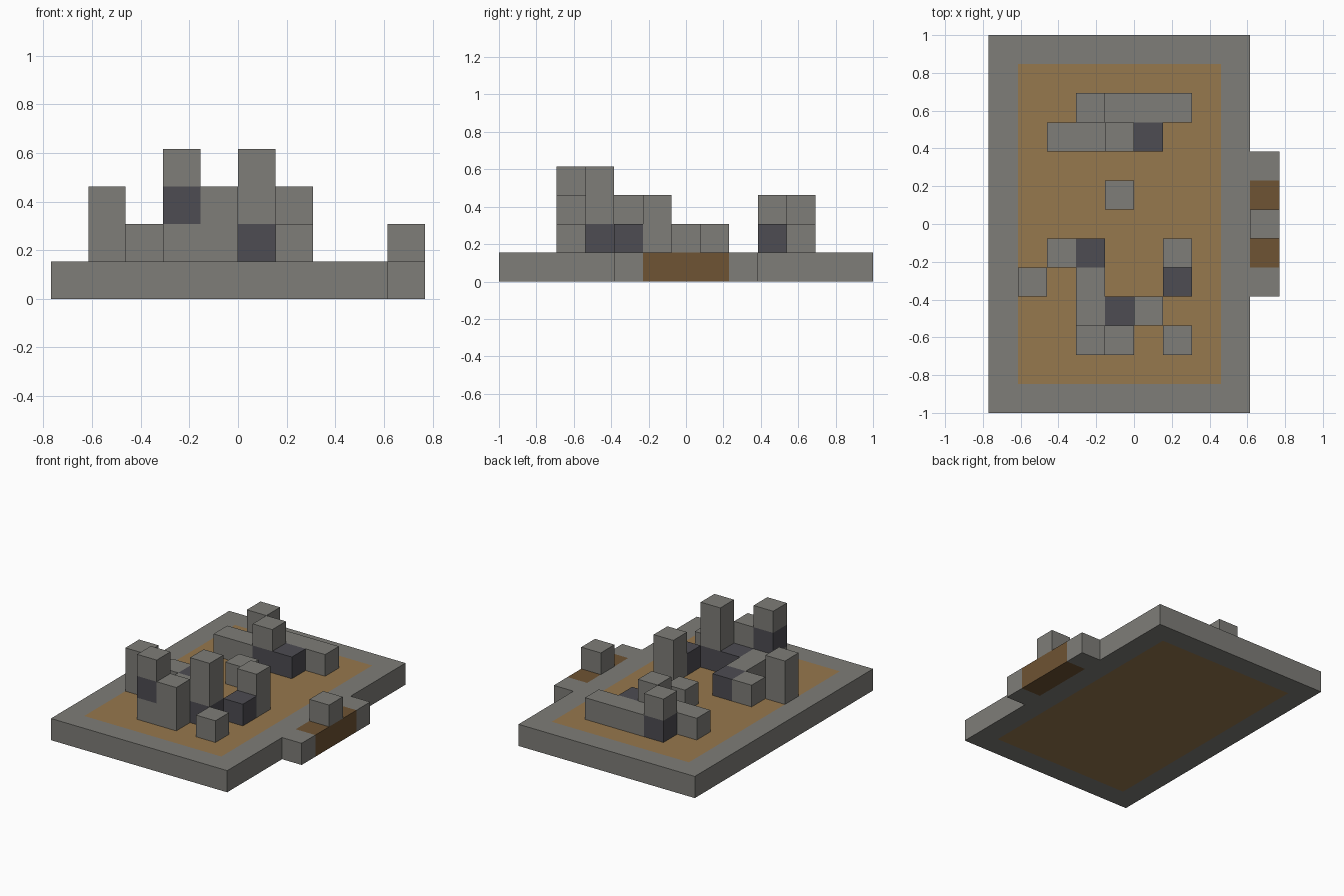
import bpy
import bmesh
from mathutils import Vector

if "Cube" in bpy.data.objects:
    bpy.data.objects.remove(bpy.data.objects["Cube"], do_unlink=True)

UNIT = 2 / 13                       # one block
COLS, ROWS = 10, 13
DIRS = [Vector(d) for d in ((1, 0, 0), (-1, 0, 0), (0, 1, 0),
                            (0, -1, 0), (0, 0, 1), (0, 0, -1))]


def material(name, rgb):
    """Flat material from 0-255 display values."""
    lin = [((c / 255 + 0.055) / 1.055) ** 2.4 for c in rgb] + [1]
    mat = bpy.data.materials.new(name)
    mat.use_nodes = True
    mat.diffuse_color = lin
    bsdf = mat.node_tree.nodes["Principled BSDF"]
    bsdf.inputs["Base Color"].default_value = lin
    bsdf.inputs["Roughness"].default_value = 0.9
    return mat


MATS = {
    "S": material("grey_stone", (126, 125, 120)),
    "D": material("dark_stone", (77, 76, 82)),
    "F": material("tan_floor", (150, 120, 77)),
    "W": material("brown_wood", (110, 83, 51)),
}
KEYS = list(MATS)
parts = {}


def column(part, i, j, blocks, base=1):
    """Stack blocks upward at column i, row j; one letter per block."""
    for k, key in enumerate(blocks):
        parts.setdefault(part, {})[(i, j, base + k)] = key


# Foundation slab: stone border around a tan floor
for i in range(COLS - 1):
    for j in range(ROWS):
        border = i in (0, COLS - 2) or j in (0, ROWS - 1)
        column("foundation_border" if border else "floor",
               i, j, "S" if border else "F", 0)

# Entrance step on the side, wooden middle and one stone block on top
for j in range(4, 9):
    column("entrance_step", 9, j, "S" if j in (4, 8) else "W", 0)
column("entrance_block", 9, 6, "S")

# Back ruin: low wall with two broken pillars
for i in (4, 5, 6):
    column("back_wall", i, 10, "S")
for i in (2, 3):
    column("back_wall", i, 9, "S")
column("back_wall", 5, 9, "D")
column("back_pillar", 3, 10, "DS")
column("back_inner_pillar", 4, 9, "DS")

# Loose block in the middle
column("middle_block", 4, 7, "S")

# Front ruin: broken walls and pillars
column("front_pillar", 3, 2, "SDS")
column("front_pillar", 4, 2, "SS")
column("front_wall", 3, 3, "S")
column("front_wall", 3, 4, "S")
column("front_wall", 4, 3, "D")
column("front_wall", 3, 5, "D")
column("front_wall", 2, 5, "S")
column("tall_pillar", 5, 3, "DSS")
column("side_pillar", 1, 4, "SS")
column("left_pillar", 6, 5, "SS")
column("left_block", 6, 4, "D")
column("corner_block", 6, 2, "S")

filled = {cell for cells in parts.values() for cell in cells}


def build(name, cells):
    """Mesh of the exposed block faces of one part."""
    bm = bmesh.new()
    for cell, key in cells.items():
        centre = Vector(cell) + Vector(((1 - COLS) / 2, (1 - ROWS) / 2, 0.5))
        for d in DIRS:
            if tuple(int(v) for v in Vector(cell) + d) in filled:
                continue
            a = Vector((d.y, d.z, d.x))
            b = d.cross(a)
            quad = (d + a + b, d - a + b, d - a - b, d + a - b)
            face = bm.faces.new([bm.verts.new((centre + q / 2) * UNIT) for q in quad])
            face.material_index = KEYS.index(key)
    bmesh.ops.remove_doubles(bm, verts=bm.verts, dist=0.001)
    mesh = bpy.data.meshes.new(name)
    for mat in MATS.values():
        mesh.materials.append(mat)
    bm.to_mesh(mesh)
    bm.free()
    bpy.context.scene.collection.objects.link(bpy.data.objects.new(name, mesh))


for part_name, part_cells in parts.items():
    build(part_name, part_cells)
